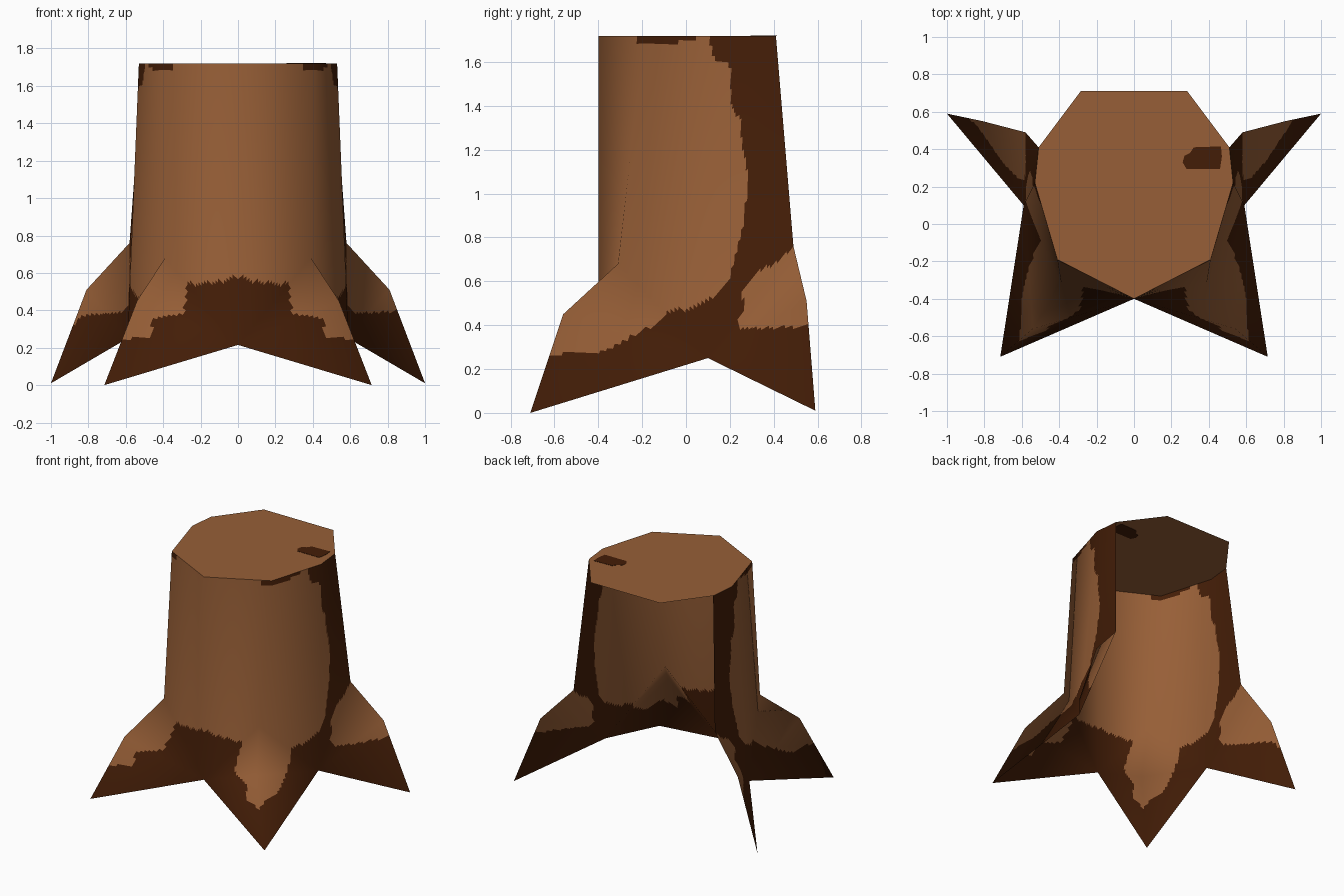
import bpy
from mathutils import Vector

if "Cube" in bpy.data.objects:
    bpy.data.objects.remove(bpy.data.objects["Cube"])


def material(name, rgb):
    m = bpy.data.materials.new(name)
    m.diffuse_color = (*rgb, 1)
    m.use_nodes = True
    m.node_tree.nodes["Principled BSDF"].inputs["Base Color"].default_value = m.diffuse_color
    return m


LIGHT = material("light bark", (0.31, 0.114, 0.038))
DARK = material("dark bark", (0.057, 0.0125, 0.0022))


def add_object(name, verts, faces, mats):
    me = bpy.data.meshes.new(name)
    me.from_pydata(verts, [], faces)
    for m in mats:
        me.materials.append(m)
    ob = bpy.data.objects.new(name, me)
    bpy.context.collection.objects.link(ob)
    return me


def interp(table, t):
    """Piecewise linear lookup."""
    if t <= table[0][0]:
        return table[0][1]
    for (a, va), (b, vb) in zip(table, table[1:]):
        if t <= b:
            return va + (vb - va) * (t - a) / (b - a)
    return table[-1][1]


def inside(poly, px, py):
    hit = False
    for (ax, ay), (bx, by) in zip(poly, poly[1:] + poly[:1]):
        if (ay > py) != (by > py) and px < (bx - ax) * (py - ay) / (by - ay) + ax:
            hit = not hit
    return hit


# Trunk columns, top to bottom; each root fans out from the foot of its valleys
BACK = [(.51, .41, 1.72), (.58, .49, .76), (.81, .55, .51), (1, .59, .01)]
SIDE = [(.53, .22, 1.72)] + [(.59, .10, .25)] * 3
FRONT = [(.41, -.19, 1.72), (.39, -.31, .68), (.54, -.56, .45), (.715, -.71, 0)]
MID = [(0, -.40, 1.72)] + [(0, -.40, .215)] * 3


def mirror(col):
    return [(-x, y, z) for x, y, z in col]


cols = [[Vector(p) for p in c] for c in
        (mirror(BACK), mirror(SIDE), mirror(FRONT), MID, FRONT, SIDE, BACK)]

# Smooth normals of the coarse shell; the repeated valley points share theirs
total = {}
for i in range(6):
    for j in range(3):
        a, b, c, d = cols[i][j], cols[i][j+1], cols[i+1][j+1], cols[i+1][j]
        n = (c - a).cross(d - b)
        for p in {p.to_tuple(4) for p in (a, b, c, d)}:
            total[p] = total.get(p, Vector()) + n
unit = [[total[p.to_tuple(4)].normalized() for p in c] for c in cols]

# Bark colour rule: dark base and back edges, light patch on the back roots
FRONT_LINE = [(0, .59), (.05, .56), (.27, .54), (.29, .38), (.45, .36), (.47, .25)]
SIDE_LINE = [(-.62, .27), (-.40, .27), (-.28, .33), (-.15, .40), (-.08, .46), (.05, .48),
             (.15, .55), (.20, .60)]
BACK_LINE = [(.55, .16), (.62, .20), (.7, .22), (.9, .27), (1.1, .28), (1.2, .26),
             (1.35, .245), (1.38, .21), (1.6, .20), (1.61, .14), (1.65, .12), (1.72, .10)]
PATCH_TOP = [(.60, .52), (.50, .77), (.42, .69), (.33, .65), (.25, .55), (.27, .47),
             (.24, .43)]
PATCH_R = PATCH_TOP + [(.25, .385), (.60, .395)]
PATCH_L = PATCH_TOP + [(.25, .39), (.53, .37), (.60, .25)]


def is_dark(seg, p):
    if p.z > 1.69 and .34 < abs(p.x) < .48:
        return True
    if seg in (2, 3):
        return p.z < interp(FRONT_LINE, abs(p.x))
    if inside(PATCH_R if p.x > 0 else PATCH_L, p.y, p.z):
        return False
    return p.z < interp(SIDE_LINE, p.y) or p.y > interp(BACK_LINE, p.z)


# Trunk shell with four roots, open at the back
NU, ROWS = 26, (60, 16, 24)
params_u = [(i, k / NU) for i in range(6) for k in range(NU)] + [(5, 1.0)]
params_v = [(j, k / n) for j, n in enumerate(ROWS) for k in range(n)] + [(2, 1.0)]


def sample(grid, i, s, j, t):
    return grid[i][j].lerp(grid[i][j+1], t).lerp(grid[i+1][j].lerp(grid[i+1][j+1], t), s)


verts, vnorm = [], []
for i, s in params_u:
    for j, t in params_v:
        verts.append(sample(cols, i, s, j, t))
        vnorm.append(sample(unit, i, s, j, t).normalized())
H = len(params_v)
faces, dark = [], []
for a in range(len(params_u) - 1):
    for b in range(H - 1):
        # collapse to a triangle where a fan meets its valley foot
        quad = (a*H + b, a*H + b + 1, (a+1)*H + b + 1, (a+1)*H + b)
        f = [k for n, k in enumerate(quad)
             if not (n in (1, 2) and (verts[k] - verts[k-1]).length < 1e-6)]
        faces.append(f)
        dark.append(is_dark(params_u[a][0], sum((verts[k] for k in f), Vector()) / len(f)))
trunk = add_object("stump_trunk", verts, faces, (LIGHT, DARK))
for poly, d in zip(trunk.polygons, dark):
    poly.material_index = int(d)
    poly.use_smooth = True
trunk.normals_split_custom_set_from_vertices(vnorm)

# Flat cut top, overhanging the open back
rim = [c[0] for c in cols] + [Vector((.285, .71, 1.72)), Vector((-.285, .71, 1.72))]
add_object("cut_top", rim, [range(len(rim))], (LIGHT,))

# Dark knot, a thin plate showing on both sides of the cut top
knot = [(.26, .33), (.28, .295), (.46, .295), (.47, .36), (.465, .415), (.32, .41),
        (.30, .38), (.27, .365)]
n = len(knot)
kv = [(x, y, z) for z in (1.718, 1.722) for x, y in knot]
kf = [range(n, 2*n), range(n-1, -1, -1)]
kf += [(k, (k+1) % n, n + (k+1) % n, n + k) for k in range(n)]
add_object("knot", kv, kf, (DARK,))
